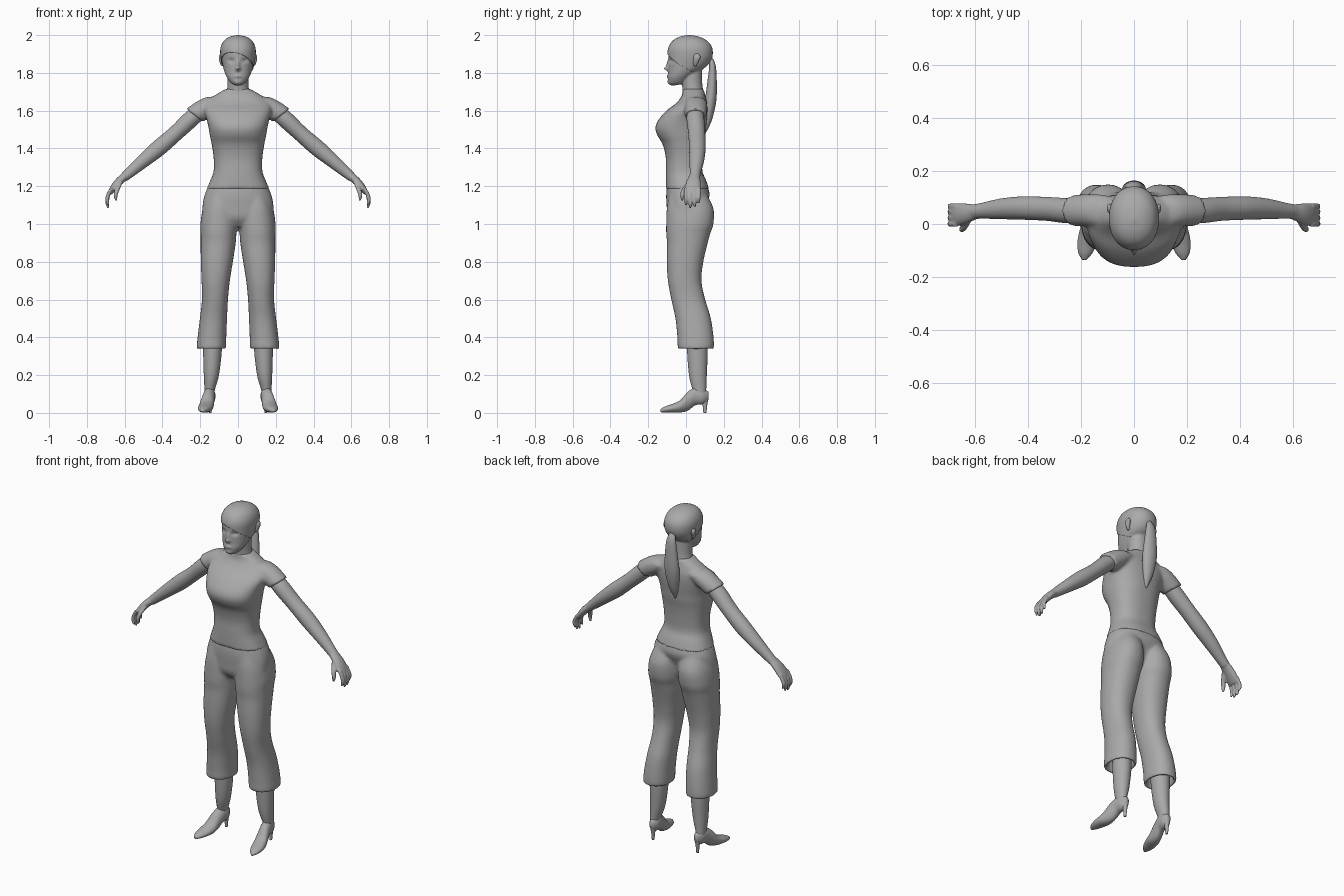
import bpy, bmesh, math
from mathutils import Vector

X, Y, Z = Vector((1, 0, 0)), Vector((0, 1, 0)), Vector((0, 0, 1))
grey = bpy.data.materials.new("neutral grey")
grey.diffuse_color = (0.4, 0.4, 0.4, 1)


def spline(p0, p1, p2, p3, t):
    return [0.5 * (2*b + (c - a)*t + (2*a - 5*b + 4*c - d)*t*t + (3*b - a - 3*c + d)*t**3)
            for a, b, c, d in zip(p0, p1, p2, p3)]


def loft(bm, rings, u=X, v=Y, p=2.0, n=32, steps=5, side=1):
    """Closed smooth tube through rings (x, y, z, half size along u, half size along v)."""
    dense = []
    last = len(rings) - 1
    for i in range(last):
        q = [rings[max(0, min(last, i + k))] for k in (-1, 0, 1, 2)]
        dense += [spline(*q, s / steps) for s in range(steps)]
    dense.append(rings[-1])
    loops = []
    for x, y, z, a, b in dense:
        loop = []
        for k in range(n):
            c, s = math.cos(2*math.pi*k/n), math.sin(2*math.pi*k/n)
            c = math.copysign(abs(c) ** (2/p), c)
            s = math.copysign(abs(s) ** (2/p), s)
            co = Vector((x, y, z)) + u * (max(a, .002) * c) + v * (max(b, .002) * s)
            loop.append(bm.verts.new((co.x * side, co.y, co.z)))
        loops.append(loop)
    for l0, l1 in zip(loops, loops[1:]):
        for k in range(n):
            bm.faces.new((l0[k], l0[(k+1) % n], l1[(k+1) % n], l1[k]))
    bm.faces.new(loops[0])
    bm.faces.new(loops[-1])


def pair(bm, rings, **kw):
    for s in (1, -1):
        loft(bm, rings, side=s, **kw)


def finish(name, bm, voxel=None, smooth=4):
    bmesh.ops.recalc_face_normals(bm, faces=bm.faces)
    for f in bm.faces:
        f.smooth = True
    me = bpy.data.meshes.new(name)
    bm.to_mesh(me)
    bm.free()
    me.materials.append(grey)
    ob = bpy.data.objects.new(name, me)
    bpy.context.collection.objects.link(ob)
    if voxel:  # fuse overlapping volumes into one skin
        m = ob.modifiers.new("fuse", 'REMESH')
        m.mode, m.voxel_size, m.use_smooth_shade = 'VOXEL', voxel, True
        m = ob.modifiers.new("soften", 'SMOOTH')
        m.factor, m.iterations = 0.5, smooth
    return ob


# shirt: torso with short sleeves
bm = bmesh.new()
loft(bm, [(0, .008, 1.185, .166, .114), (0, .0, 1.23, .147, .107), (0, -.01, 1.28, .129, .097),
          (0, -.01, 1.35, .129, .097), (0, -.015, 1.42, .139, .108), (0, -.025, 1.47, .149, .127),
          (0, -.028, 1.51, .156, .134), (0, -.018, 1.55, .165, .129), (0, .005, 1.60, .178, .109),
          (0, .03, 1.64, .17, .082), (0, .04, 1.68, .125, .062), (0, .038, 1.715, .064, .056)],
     p=2.4, n=48)
pair(bm, [(.06, .045, 1.645, .055, .04), (.12, .05, 1.642, .06, .05),
          (.17, .052, 1.615, .061, .057), (.23, .05, 1.575, .058, .056)],
     u=Y, v=Vector((.78, 0, .62)))
finish("shirt", bm, .009, 4)

# trousers: hips and two flared legs with hollow cuffs
bm = bmesh.new()
loft(bm, [(0, .007, 1.20, .158, .108), (0, .01, 1.15, .178, .115), (0, .0, 1.09, .188, .102),
          (0, -.005, 1.03, .18, .09), (0, -.003, .985, .10, .06)], p=2.3, n=48)
pair(bm, [(.085, .01, 1.16, .075, .10), (.095, .022, 1.08, .092, .124), (.1, .02, 1.0, .099, .125),
          (.103, .012, .95, .095, .117), (.105, .007, .9, .093, .108), (.112, -.005, .8, .085, .097),
          (.118, -.007, .7, .075, .089), (.122, .012, .6, .069, .09), (.13, .038, .5, .072, .094),
          (.138, .05, .4, .076, .096), (.141, .052, .342, .077, .095),
          (.141, .052, .342, .064, .082), (.139, .052, .42, .058, .074)], p=2.2)
finish("trousers", bm, .009, 4)

# lower legs, pointed shoes and thin heels
bm = bmesh.new()
pair(bm, [(.135, .055, .5, .052, .055), (.135, .06, .34, .05, .055), (.141, .063, .2, .04, .047),
          (.15, .071, .12, .027, .036), (.15, .075, .08, .026, .034)])
finish("lower_legs", bm)
bm = bmesh.new()
pair(bm, [(.187, -.135, .012, .008, .008), (.183, -.11, .018, .026, .016), (.176, -.07, .025, .037, .023),
          (.168, -.03, .035, .038, .033), (.16, .01, .062, .034, .05), (.152, .05, .088, .031, .047),
          (.148, .09, .088, .028, .042), (.147, .118, .09, .012, .022)], u=X, v=Z)
pair(bm, [(.147, .098, .075, .018, .02), (.147, .1, .045, .011, .013),
          (.147, .1, .0, .007, .008)], n=12)
for v in bm.verts:
    v.co.z = max(v.co.z, 0)
finish("shoes", bm)

# arms, palms, fingers and thumbs
bm = bmesh.new()
pair(bm, [(.17, .05, 1.625, .04, .04), (.25, .05, 1.555, .047, .045), (.33, .057, 1.48, .045, .042),
          (.42, .06, 1.402, .044, .044), (.50, .057, 1.335, .039, .037), (.57, .05, 1.275, .03, .029),
          (.605, .046, 1.245, .028, .024)], u=Y, v=Vector((.70, 0, .71)))
hand_v = Vector((.75, 0, .66))
pair(bm, [(.59, .046, 1.26, .026, .022), (.63, .04, 1.225, .037, .021),
          (.66, .036, 1.19, .042, .018), (.678, .034, 1.165, .038, .013)], u=Y, v=hand_v)
for y, tip in ((.0, 1.10), (.023, 1.085), (.046, 1.09), (.067, 1.11)):
    pair(bm, [(.668, y, 1.19, .011, .011), (.687, y, 1.155, .011, .011),
              (.692, y, tip + .025, .010, .010), (.686, y, tip, .006, .006)], n=12)
pair(bm, [(.622, .02, 1.225, .014, .014), (.64, -.012, 1.18, .013, .013),
          (.648, -.02, 1.15, .011, .011), (.645, -.02, 1.125, .006, .006)], n=12)
finish("arms_and_hands", bm, .005, 3)

# head, with face shaped by soft bumps (x, z, width, height, forward amount)
skull = [(0, -.068, 1.738, .018, .016), (0, -.048, 1.75, .042, .048), (0, -.035, 1.78, .064, .065),
         (0, -.012, 1.81, .077, .086), (0, .008, 1.84, .085, .106), (0, .02, 1.88, .092, .118),
         (0, .022, 1.92, .094, .119), (0, .022, 1.95, .087, .108), (0, .02, 1.975, .07, .085),
         (0, .018, 1.992, .042, .05), (0, .018, 2.0, .006, .008)]
bumps = [(0, 1.822, .011, .011, .024), (0, 1.847, .009, .02, .012), (.036, 1.865, .017, .011, -.011),
         (-.036, 1.865, .017, .011, -.011), (0, 1.783, .02, .008, .008), (0, 1.75, .02, .012, .006)]
bm = bmesh.new()
loft(bm, [(x, y, z - .004, a - .005, b - .005) for x, y, z, a, b in skull], p=2.15, n=96, steps=8)
for v in bm.verts:
    if v.co.y < -.03:
        x, z = v.co.x, v.co.z
        v.co.y -= sum(d * math.exp(-((x - bx)/w)**2 - ((z - bz)/h)**2) for bx, bz, w, h, d in bumps)
loft(bm, [(0, .04, 1.66, .075, .055), (0, .036, 1.71, .059, .054), (0, .032, 1.75, .055, .054),
          (0, .03, 1.83, .055, .055)])
pair(bm, [(.084, .05, 1.835, .005, .006), (.091, .054, 1.86, .008, .014),
          (.094, .06, 1.885, .008, .019), (.092, .06, 1.9, .004, .009)], n=16)
finish("head_and_neck", bm, .005, 2)

# hair cap, trimmed along the hairline
bm = bmesh.new()
loft(bm, skull, p=2.15, n=64, steps=6)
bmesh.ops.bisect_plane(bm, geom=bm.verts[:] + bm.edges[:] + bm.faces[:], plane_co=(0, -.1, 1.905),
                       plane_no=Vector((.05, .115, .19)).normalized(), clear_inner=True)
ob = finish("hair_cap", bm)
m = ob.modifiers.new("thickness", 'SOLIDIFY')
m.thickness, m.offset = .008, -1

# ponytail
bm = bmesh.new()
loft(bm, [(0, .125, 1.885, .012, .012), (0, .14, 1.84, .028, .017), (0, .138, 1.75, .039, .025),
          (0, .13, 1.65, .044, .03), (0, .115, 1.55, .028, .022), (0, .098, 1.48, .005, .006)])
finish("ponytail", bm)
